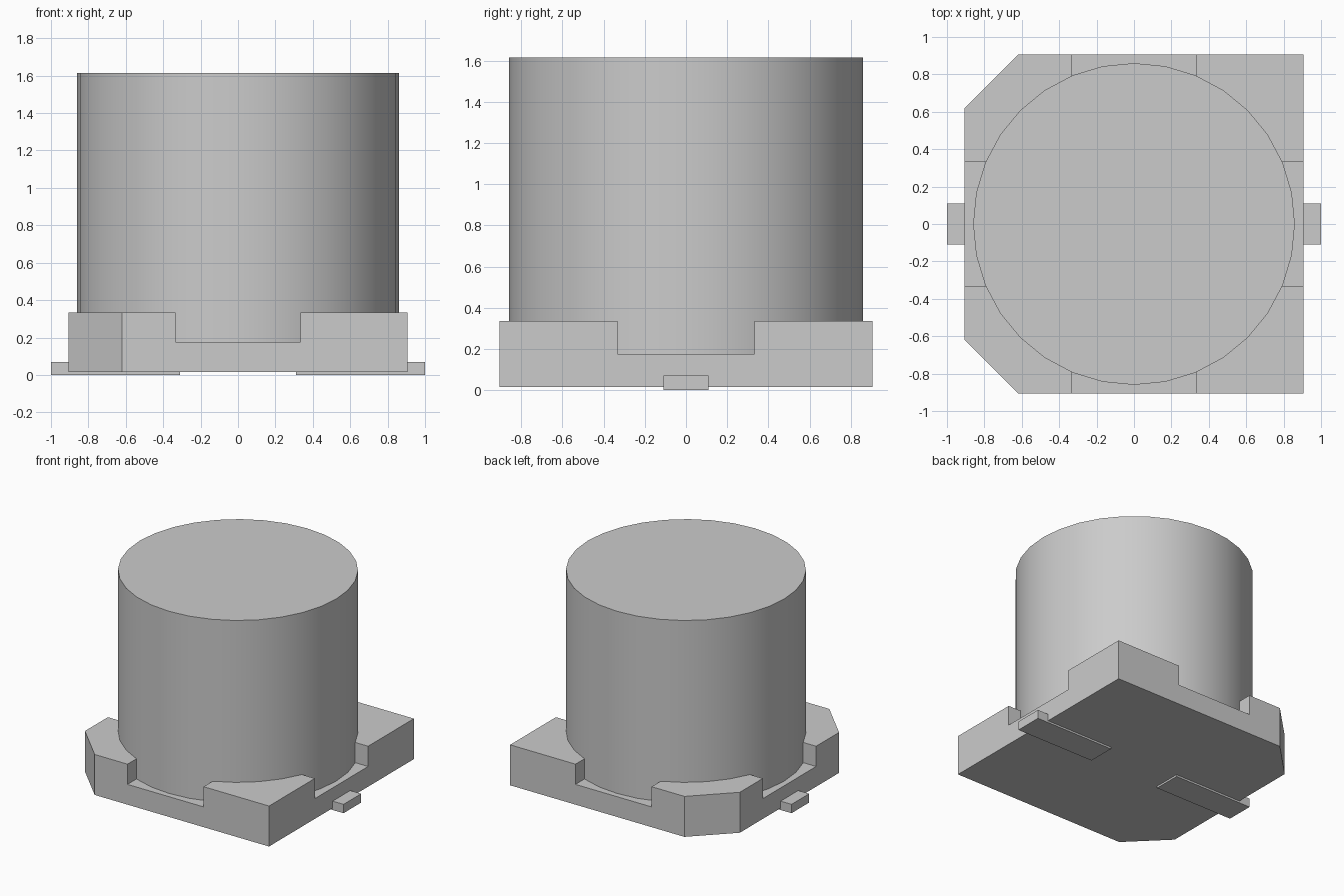
import bpy
import bmesh
from mathutils import Matrix, Vector
from math import radians

cube = bpy.data.objects.get("Cube")
if cube:
    bpy.data.objects.remove(cube, do_unlink=True)

GREY = (0.6, 0.6, 0.6, 1)
grey = bpy.data.materials.new("plain grey")
grey.use_nodes = True
grey.diffuse_color = GREY
grey.node_tree.nodes["Principled BSDF"].inputs["Base Color"].default_value = GREY

HALF = 0.905            # half width of the base
CUT = 0.62              # where the corner chamfers start
SLOT = 0.333            # half width of the notches
BOTTOM, FLOOR, RIM, TOP = 0.015, 0.175, 0.335, 1.615


def add_object(name, bm):
    bmesh.ops.recalc_face_normals(bm, faces=bm.faces)
    mesh = bpy.data.meshes.new(name)
    bm.to_mesh(mesh)
    bm.free()
    mesh.materials.append(grey)
    obj = bpy.data.objects.new(name, mesh)
    bpy.context.collection.objects.link(obj)
    return obj


def prism(name, points, direction):
    """Extrude a flat outline along a vector."""
    bm = bmesh.new()
    face = bm.faces.new([bm.verts.new(p) for p in points])
    result = bmesh.ops.extrude_face_region(bm, geom=[face], use_keep_orig=True)
    verts = [v for v in result["geom"] if isinstance(v, bmesh.types.BMVert)]
    bmesh.ops.translate(bm, verts=verts, vec=Vector(direction))
    return add_object(name, bm)


# Square base with two chamfered corners on the right side
outline = [(HALF, -HALF), (HALF, HALF), (-CUT, HALF),
           (-HALF, CUT), (-HALF, -CUT), (-CUT, -HALF)]
base = prism("base", [(x, y, BOTTOM) for x, y in outline], (0, 0, RIM - BOTTOM))

# Crossed channels leave a raised block at each corner
for name, sx, sy in (("channel_cutter_x", 3, 2 * SLOT), ("channel_cutter_y", 2 * SLOT, 3)):
    bm = bmesh.new()
    bmesh.ops.create_cube(bm, size=1, matrix=Matrix.Translation((0, 0, FLOOR + 0.5))
                          @ Matrix.Diagonal((sx, sy, 1, 1)))
    cutter = add_object(name, bm)
    cutter.hide_render = True
    cutter.hide_viewport = True
    cut = base.modifiers.new(name, "BOOLEAN")
    cut.object = cutter
    cut.operation = "DIFFERENCE"
    cut.solver = "EXACT"

# Apply the cuts and discard the cutters
graph = bpy.context.evaluated_depsgraph_get()
base.data = bpy.data.meshes.new_from_object(base.evaluated_get(graph))
for mod in list(base.modifiers):
    cutter = mod.object
    base.modifiers.remove(mod)
    bpy.data.objects.remove(cutter, do_unlink=True)

# Round can standing in the base
bm = bmesh.new()
bmesh.ops.create_cone(bm, cap_ends=True, segments=32, radius1=0.86, radius2=0.86,
                      depth=TOP - FLOOR + 0.01,
                      matrix=Matrix.Translation((0, 0, (TOP + FLOOR - 0.01) / 2)))
can = add_object("can", bm)
bpy.ops.object.select_all(action="DESELECT")
can.select_set(True)
bpy.context.view_layer.objects.active = can
bpy.ops.object.shade_smooth_by_angle(angle=radians(30))

# Bent leads: a thin strip under the base with an upturned end
LEAD = [(0.31, 0), (1, 0), (1, 0.07), (HALF, 0.07), (HALF, BOTTOM), (0.31, BOTTOM)]
for name, side in (("left_lead", 1), ("right_lead", -1)):
    prism(name, [(side * x, -0.11, z) for x, z in LEAD], (0, 0.22, 0))
